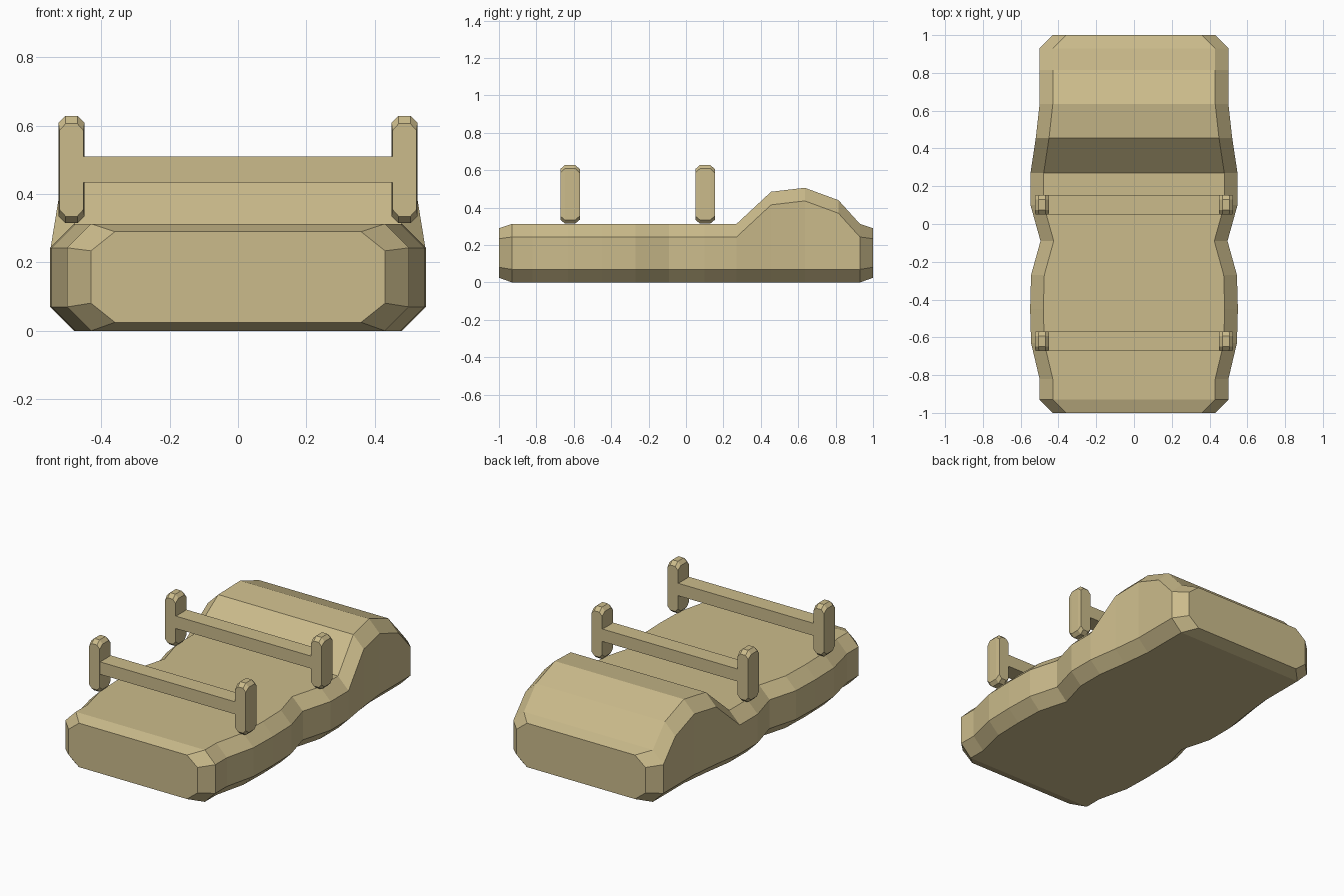
import bpy, bmesh

if "Cube" in bpy.data.objects:
    bpy.data.objects.remove(bpy.data.objects["Cube"])

mat = bpy.data.materials.new("tan")
mat.diffuse_color = (0.60, 0.50, 0.26, 1)
mat.use_nodes = True
mat.node_tree.nodes["Principled BSDF"].inputs["Base Color"].default_value = mat.diffuse_color


def loft(name, sections, x=0.0, y=0.0):
    """Skin octagonal xz sections: (y, half width, z low, z high, chamfer x, chamfer z)."""
    bm = bmesh.new()
    rings = []
    for sy, w, lo, hi, cx, cz in sections:
        pts = [(w - cx, lo), (w, lo + cz), (w, hi - cz), (w - cx, hi),
               (cx - w, hi), (-w, hi - cz), (-w, lo + cz), (cx - w, lo)]
        rings.append([bm.verts.new((x + px, y + sy, pz)) for px, pz in pts])
    for a, b in zip(rings, rings[1:]):
        for i in range(8):
            j = (i + 1) % 8
            bm.faces.new((a[i], a[j], b[j], b[i]))
    bm.faces.new(rings[0])
    bm.faces.new(rings[-1][::-1])
    return finish(name, bm)


def finish(name, bm):
    bmesh.ops.recalc_face_normals(bm, faces=bm.faces[:])
    me = bpy.data.meshes.new(name)
    bm.to_mesh(me)
    bm.free()
    me.materials.append(mat)
    ob = bpy.data.objects.new(name, me)
    bpy.context.collection.objects.link(ob)
    return ob


def box(name, center, size):
    bm = bmesh.new()
    bmesh.ops.create_cube(bm, size=1)
    bmesh.ops.scale(bm, vec=size, verts=bm.verts[:])
    bmesh.ops.translate(bm, vec=center, verts=bm.verts[:])
    return finish(name, bm)


# Padded base with wavy sides and a raised headrest: (y, half width, top)
stations = [(-0.93, 0.50, 0.313), (-0.82, 0.50, 0.313), (-0.63, 0.545, 0.313),
            (-0.45, 0.55, 0.313), (-0.27, 0.545, 0.313), (-0.09, 0.495, 0.313),
            (0.10, 0.548, 0.313), (0.27, 0.548, 0.313), (0.455, 0.52, 0.485),
            (0.635, 0.50, 0.506), (0.815, 0.50, 0.44), (0.93, 0.50, 0.313)]
end = (0.43, 0.025, 0.29, 0.07, 0.056)
loft("cushion_base", [(-1, *end)]
     + [(y, w, 0, top, 0.07, 0.07) for y, w, top in stations]
     + [(1, *end)])

# Two H-shaped restraint bars: chamfered posts joined by a crossbar
cap = (0.035, 0.335, 0.606, 0.018, 0.02)
mid = (0.038, 0.315, 0.628, 0.02, 0.02)
post = [(-0.052, *cap), (-0.028, *mid), (0.028, *mid), (0.052, *cap)]
for label, y in (("front", -0.62), ("rear", 0.102)):
    for side, x in (("left", -0.487), ("right", 0.487)):
        loft(f"{label}_{side}_post", post, x, y)
    box(f"{label}_crossbar", (0, y, 0.472), (0.92, 0.102, 0.075))
